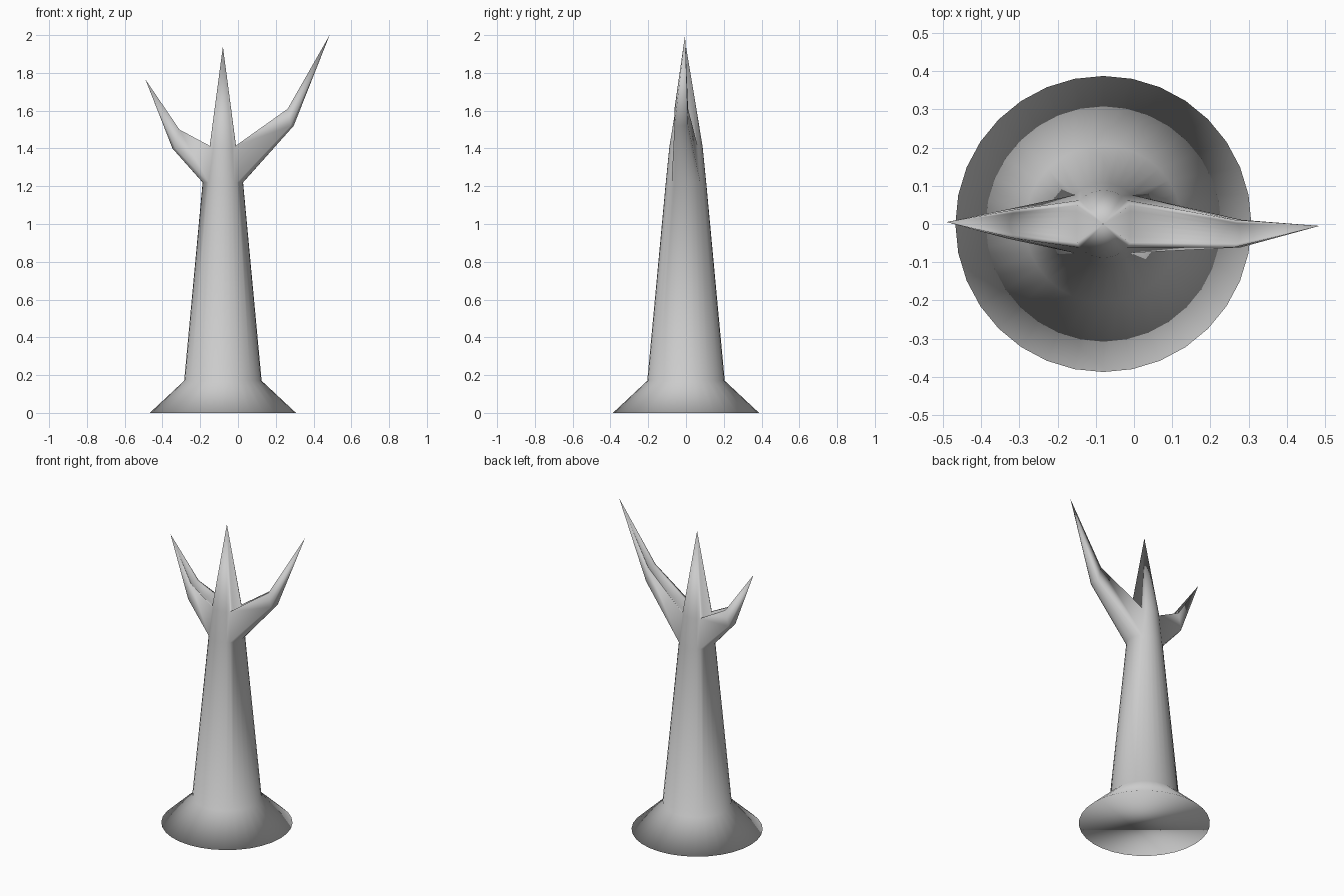
import bpy, bmesh
from math import sin, cos, tau

if "Cube" in bpy.data.objects:
    bpy.data.objects.remove(bpy.data.objects["Cube"])

SIDES = 32
CX = -0.08                      # trunk axis
bm = bmesh.new()

# trunk rings: (radius, height), flared foot up to the crown
profile = [(0.387, 0.0), (0.205, 0.17), (0.107, 1.22), (0.088, 1.41)]
rings = []
for r, z in profile:
    ring = []
    for i in range(SIDES):
        a = tau * i / SIDES
        dx, dy = r * cos(a), r * sin(a)
        if z > 1.4:             # crown is pinched where the branches leave
            dx = max(-0.07, min(0.07, dx))
        ring.append(bm.verts.new((CX + dx, dy, z)))
    rings.append(ring)

# columns covered by each branch (quarter turn to +x and to -x)
right_cols = [i % SIDES for i in range(-4, 5)]
left_cols = list(range(12, 21))
open_faces = set(right_cols[:-1] + left_cols[:-1])

for level in range(3):
    lo, hi = rings[level], rings[level + 1]
    for i in range(SIDES):
        if level == 2 and i in open_faces:
            continue
        j = (i + 1) % SIDES
        bm.faces.new((lo[i], lo[j], hi[j], hi[i]))

# foot cap and central spike
bm.faces.new(rings[0][::-1])
top = bm.verts.new((CX, 0, 1.94))
for i in range(SIDES):
    bm.faces.new((rings[3][i], rings[3][(i + 1) % SIDES], top))


def branch(cols, side, low, high, y_mid, y_half, tip):
    """Extrude the crown opening to an elbow, then to a point."""
    base = [rings[2][i] for i in cols] + [rings[3][i] for i in reversed(cols)]
    elbow = []
    for k, v in enumerate(base):
        x, z = low if k < len(cols) else high
        t = (k if k < len(cols) else 2 * len(cols) - 1 - k) / 4 - 1   # -1..1 across
        y = y_mid + t * side * y_half
        elbow.append(bm.verts.new((x - side * 0.015 * t * t, y, z)))
    point = bm.verts.new(tip)
    n = len(base)
    for k in range(n):
        m = (k + 1) % n
        bm.faces.new((base[k], base[m], elbow[m], elbow[k]))
        bm.faces.new((elbow[k], elbow[m], point))


branch(right_cols, 1, (0.295, 1.52), (0.278, 1.61), -0.025, 0.036, (0.485, -0.005, 2.0))
branch(left_cols, -1, (-0.347, 1.40), (-0.325, 1.50), 0.0, 0.038, (-0.49, 0.005, 1.765))

bmesh.ops.recalc_face_normals(bm, faces=bm.faces)
for f in bm.faces:
    f.smooth = True

mesh = bpy.data.meshes.new("bare_tree")
bm.to_mesh(mesh)
bm.free()
bpy.context.collection.objects.link(bpy.data.objects.new("bare_tree", mesh))
